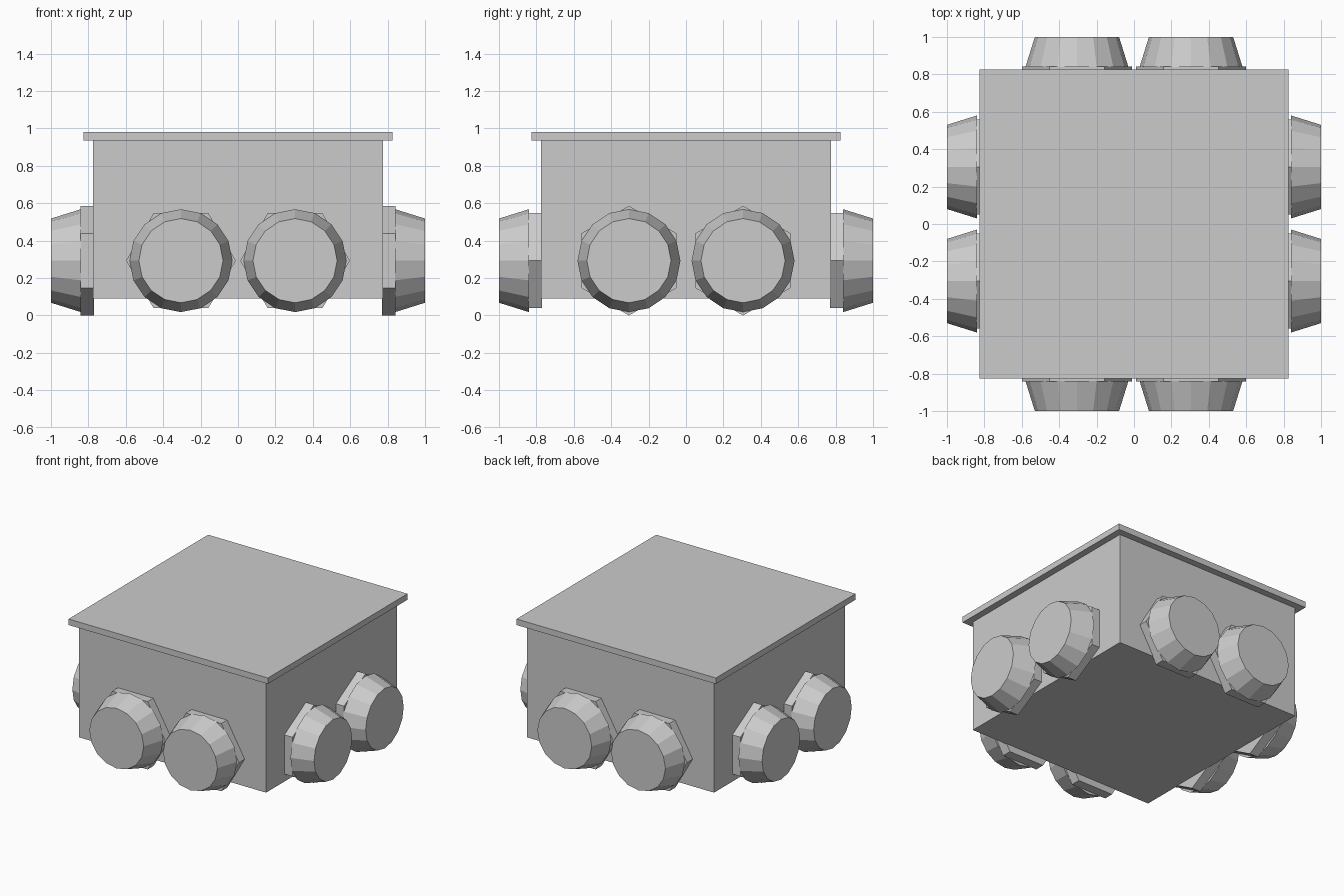
import bpy, bmesh, math
from mathutils import Vector

if "Cube" in bpy.data.objects:
    bpy.data.objects.remove(bpy.data.objects["Cube"])

UP = Vector((0, 0, 1))


def finish(name, bm):
    bmesh.ops.recalc_face_normals(bm, faces=bm.faces)
    mesh = bpy.data.meshes.new(name)
    bm.to_mesh(mesh)
    bm.free()
    obj = bpy.data.objects.new(name, mesh)
    bpy.context.collection.objects.link(obj)
    return obj


def box(name, half, z0, z1):
    bm = bmesh.new()
    bmesh.ops.create_cube(bm, size=1)
    for v in bm.verts:
        v.co = (v.co.x * 2 * half, v.co.y * 2 * half,
                (z0 + z1) / 2 + v.co.z * (z1 - z0))
    return finish(name, bm)


def frustum(name, sides, center, normal, first, d0, r0, d1, r1):
    """Capped prism or taper along normal; its first corner points along 'first'."""
    bm = bmesh.new()
    second = normal.cross(first)
    rings = []
    for d, r in ((d0, r0), (d1, r1)):
        ring = []
        for i in range(sides):
            a = 2 * math.pi * i / sides
            ring.append(bm.verts.new(center + normal * d
                                     + (first * math.cos(a) + second * math.sin(a)) * r))
        bm.faces.new(ring)
        rings.append(ring)
    a, b = rings
    for i in range(sides):
        j = (i + 1) % sides
        bm.faces.new((a[i], a[j], b[j], b[i]))
    return finish(name, bm)


# Junction box body and overhanging lid
box("box_body", 0.775, 0.09, 0.935)
box("box_lid", 0.825, 0.935, 0.98)

# Two cable entries on each wall: hexagonal nut and tapered cap
walls = {"front": (0, -1), "back": (0, 1), "left": (-1, 0), "right": (1, 0)}
for wall, (nx, ny) in walls.items():
    normal = Vector((nx, ny, 0))
    along = UP.cross(normal)
    corner = along if ny else UP   # nut corners point sideways on front/back, up on the sides
    for n, offset in enumerate((-0.305, 0.305), 1):
        center = along * offset + UP * 0.293
        frustum(f"{wall}_nut_{n}", 6, center, normal, corner, 0.77, 0.293, 0.842, 0.293)
        frustum(f"{wall}_cap_{n}", 16, center, normal, UP, 0.84, 0.275, 1.0, 0.225)
